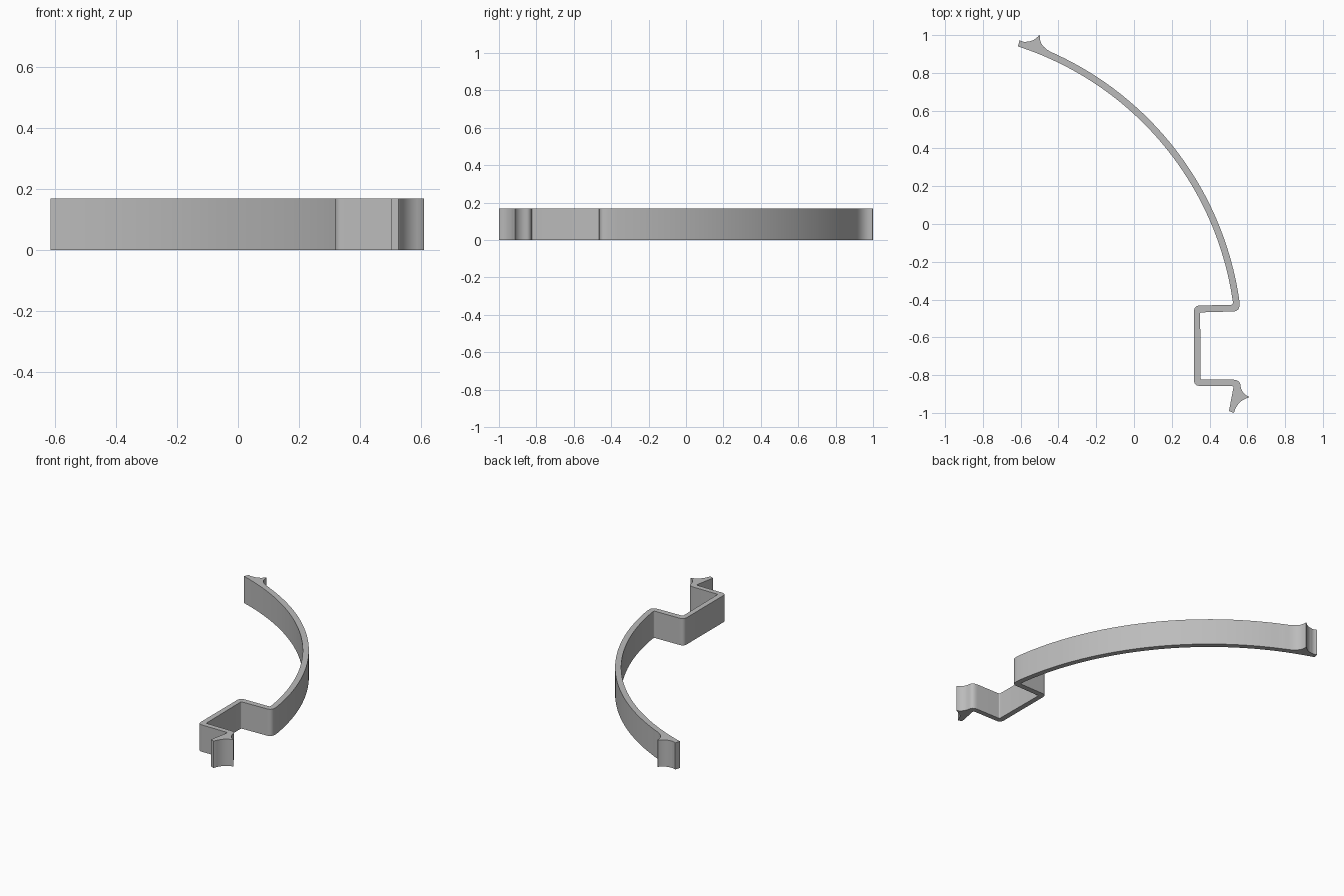
import bpy
import bmesh
from math import radians, cos, sin
from mathutils import Vector

cube = bpy.data.objects.get("Cube")
if cube:
    bpy.data.objects.remove(cube, do_unlink=True)

HEIGHT = 0.17
CENTRE = Vector((-1.128, -0.647))
R_IN, R_OUT = 1.668, 1.703


def arc(radius, start, end, steps=40):
    """Points on the big ring, angles in degrees."""
    angles = [radians(start + (end - start) * i / steps) for i in range(steps + 1)]
    return [CENTRE + radius * Vector((cos(a), sin(a))) for a in angles]


def bend(a, control, b, steps=6):
    """Curved segment from a to b pulled towards control."""
    a, c, b = Vector(a), Vector(control), Vector(b)
    ts = [i / steps for i in range(steps + 1)]
    return [a * (1 - t) ** 2 + c * 2 * t * (1 - t) + b * t * t for t in ts]


def fillet(corner, before, after, r):
    """Round a corner lying between two neighbouring points."""
    c = Vector(corner)
    p = c + (Vector(before) - c).normalized() * r
    q = c + (Vector(after) - c).normalized() * r
    return bend(p, c, q)


# Corners of the square notch, outer skin then inner skin
out_top, out_low = (0.35, -0.468), (0.353, -0.824)
in_low, in_top = (0.318, -0.857), (0.318, -0.432)
shoulder_out, shoulder_in = (0.561, -0.462), (0.523, -0.428)
lip_in = (0.528, -0.857)

outline = []
# Curved band, outer side, down to the shoulder
outline += arc(R_OUT, 64.9, 8.0)
outline += fillet(shoulder_out, (0.557, -0.41), out_top, 0.037)
# Notch, outer side
outline += fillet(out_top, shoulder_out, out_low, 0.008)
outline += fillet(out_low, out_top, (0.525, -0.824), 0.008)
# Lower hook with its flared tip
outline += bend((0.525, -0.824), (0.562, -0.826), (0.564, -0.855))
outline += bend((0.566, -0.868), (0.578, -0.904), (0.61, -0.915))
outline += bend((0.606, -0.919), (0.548, -0.935), (0.53, -0.997))
outline += [Vector((0.527, -1.0)), Vector((0.503, -0.99))]
outline += fillet(lip_in, (0.503, -0.99), in_low, 0.014)
# Notch, inner side
outline += fillet(in_low, lip_in, in_top, 0.03)
outline += fillet(in_top, in_low, shoulder_in, 0.03)
outline += fillet(shoulder_in, in_top, (0.523, -0.41), 0.01)
# Curved band, inner side, back up to the upper end
outline += arc(R_IN, 8.2, 72.1)
# Upper hook with its flared tip
outline += bend((-0.605, 0.973), (-0.585, 0.96), (-0.565, 0.966))
outline += bend((-0.56, 0.966), (-0.525, 0.97), (-0.502, 1.0))
outline += bend((-0.498, 0.997), (-0.505, 0.932), (-0.41, 0.898))

# Extrude the outline into the clip strip
bm = bmesh.new()
face = bm.faces.new([bm.verts.new((p.x, p.y, 0)) for p in outline])
bmesh.ops.remove_doubles(bm, verts=bm.verts, dist=0.0008)
extruded = bmesh.ops.extrude_face_region(bm, geom=list(bm.faces), use_keep_orig=True)
top = [v for v in extruded["geom"] if isinstance(v, bmesh.types.BMVert)]
bmesh.ops.translate(bm, verts=top, vec=(0, 0, HEIGHT))
bmesh.ops.recalc_face_normals(bm, faces=bm.faces)

mesh = bpy.data.meshes.new("clip_strip")
bm.to_mesh(mesh)
bm.free()
strip = bpy.data.objects.new("clip_strip", mesh)
bpy.context.collection.objects.link(strip)

# Plain grey finish
grey = bpy.data.materials.new("plain_grey")
grey.use_nodes = True
grey.diffuse_color = (0.5, 0.5, 0.5, 1)
grey.node_tree.nodes["Principled BSDF"].inputs["Base Color"].default_value = (0.5, 0.5, 0.5, 1)
mesh.materials.append(grey)

bpy.ops.object.select_all(action="DESELECT")
strip.select_set(True)
bpy.context.view_layer.objects.active = strip
bpy.ops.object.shade_smooth_by_angle(angle=radians(30))
